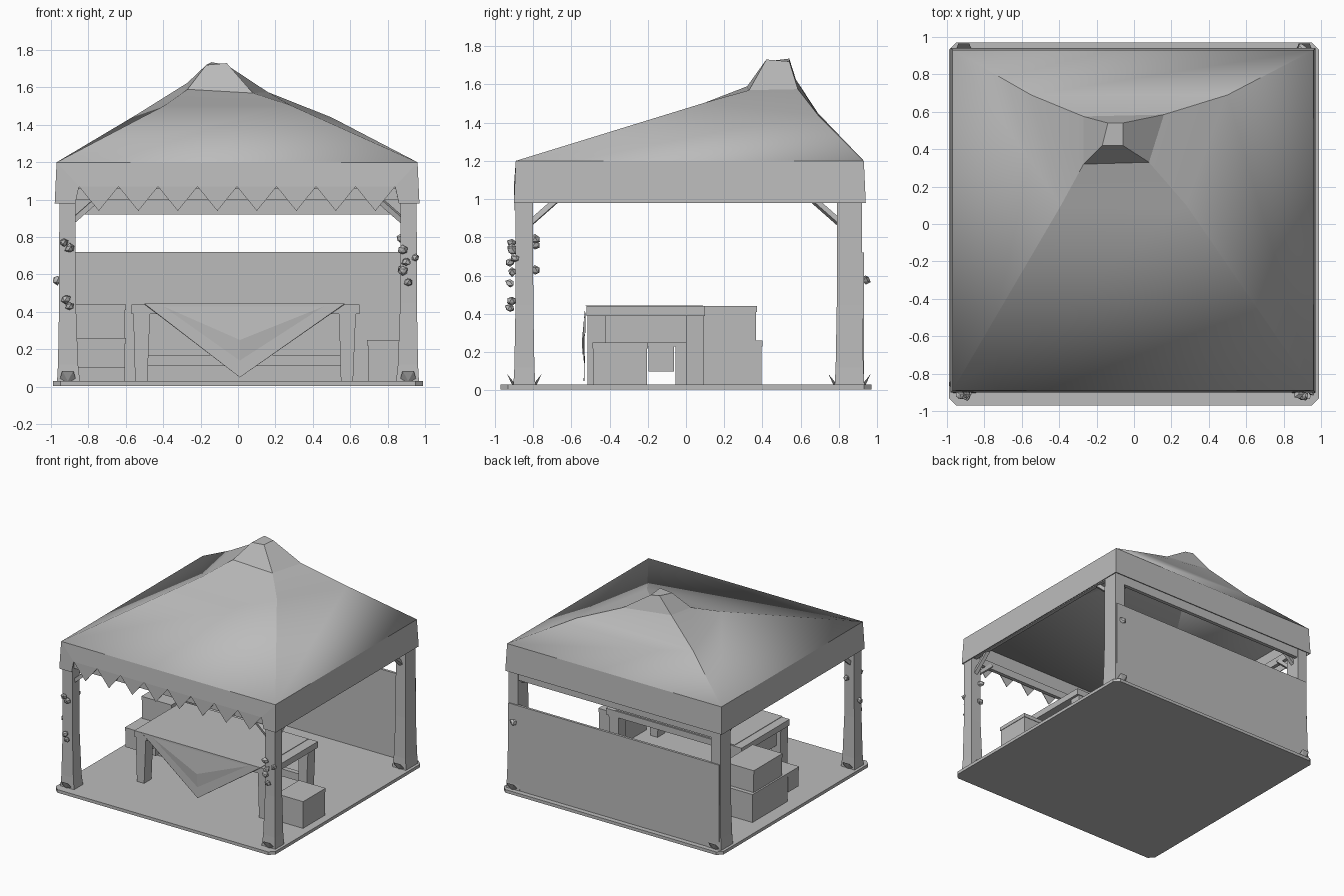
import bpy, bmesh, math, random
from mathutils import Vector

if "Cube" in bpy.data.objects:
    bpy.data.objects.remove(bpy.data.objects["Cube"])

random.seed(4)
grey = bpy.data.materials.new("plain grey")
grey.diffuse_color = (0.5, 0.5, 0.5, 1)
grey.use_nodes = True
grey.node_tree.nodes["Principled BSDF"].inputs["Base Color"].default_value = grey.diffuse_color


def add(name, verts, faces, thickness=0, smooth=False, bevel=0):
    me = bpy.data.meshes.new(name)
    me.from_pydata(verts, [], faces)
    bm = bmesh.new()
    bm.from_mesh(me)
    bmesh.ops.recalc_face_normals(bm, faces=bm.faces)
    bm.to_mesh(me)
    bm.free()
    me.materials.append(grey)
    ob = bpy.data.objects.new(name, me)
    bpy.context.collection.objects.link(ob)
    if thickness:
        mod = ob.modifiers.new("thickness", 'SOLIDIFY')
        mod.thickness = thickness
        mod.offset = -1
    if bevel:
        mod = ob.modifiers.new("soft edge", 'BEVEL')
        mod.width = bevel
        mod.segments = 1
    if smooth:
        bpy.ops.object.select_all(action='DESELECT')
        ob.select_set(True)
        bpy.context.view_layer.objects.active = ob
        bpy.ops.object.shade_smooth_by_angle(angle=math.radians(14))
    return ob


def loft(name, rings, cap=True, **kw):
    """Join rings of equal point count into a tube."""
    n = len(rings[0])
    verts = [p for r in rings for p in r]
    faces = [(i * n + j, i * n + (j + 1) % n, (i + 1) * n + (j + 1) % n, (i + 1) * n + j)
             for i in range(len(rings) - 1) for j in range(n)]
    if cap:
        faces += [tuple(range(n)), tuple(range(len(verts) - n, len(verts)))]
    return add(name, verts, faces, **kw)


def rect(x0, x1, y0, y1, z):
    return [(x0, y0, z), (x1, y0, z), (x1, y1, z), (x0, y1, z)]


def box(name, x0, x1, y0, y1, z0, z1, **kw):
    return loft(name, [rect(x0, x1, y0, y1, z0), rect(x0, x1, y0, y1, z1)], **kw)


def beam(name, a, b, w):
    """Square bar between two points."""
    a, b = Vector(a), Vector(b)
    d = (b - a).normalized()
    s = d.cross(Vector((0.3, 0.4, 0.9))).normalized() * w
    u = d.cross(s).normalized() * w
    return loft(name, [[p + s, p + u, p - s, p - u] for p in (a, b)])


# Floor with clipped corners
c = 0.04
plan = [(-0.99 + c, -0.97), (0.99 - c, -0.97), (0.99, -0.97 + c), (0.99, 0.97 - c),
        (0.99 - c, 0.97), (-0.99 + c, 0.97), (-0.99, 0.97 - c), (-0.99, -0.97 + c)]
loft("floor", [[(x, y, z) for x, y in plan] for z in (0.005, 0.03)])

# Off-centre tent roof: rings from the eave up to the small peak
eave = rect(-0.97, 0.96, -0.89, 0.93, 1.2)
roof_rings = [
    eave,
    [(-0.39, 0.10, 1.505), (0.28, 0.10, 1.505), (0.50, 0.69, 1.44), (-0.55, 0.69, 1.45)],
    [(-0.27, 0.32, 1.59), (0.08, 0.33, 1.57), (0.16, 0.585, 1.575), (-0.27, 0.575, 1.625)],
    [(-0.17, 0.42, 1.72), (-0.06, 0.42, 1.73), (-0.06, 0.54, 1.72), (-0.14, 0.54, 1.735)],
]
n = 4
verts = [p for r in roof_rings for p in r]
faces = [(i * n + j, i * n + (j + 1) % n, (i + 1) * n + (j + 1) % n, (i + 1) * n + j)
         for i in range(3) for j in range(n)] + [(12, 13, 14, 15)]
add("roof", verts, faces, thickness=0.008, smooth=True)

# Hanging cloth around the eave on the sides and back
low = rect(-0.98, 0.97, -0.9, 0.94, 0.98)
add("side_valance", eave + low, [(1, 2, 6, 5), (2, 3, 7, 6), (3, 0, 4, 7)], thickness=0.008)

# Front cloth with longer corners and a row of pennants
add("front_valance",
    [(-0.97, -0.89, 1.2), (0.96, -0.89, 1.2), (0.97, -0.9, 0.98), (0.86, -0.9, 0.98),
     (0.84, -0.9, 1.07), (-0.85, -0.9, 1.07), (-0.87, -0.9, 0.98), (-0.98, -0.9, 0.98)],
    [(0, 1, 4, 5), (1, 2, 3, 4), (0, 5, 6, 7)], thickness=0.008)
step = 1.69 / 8
for i in range(8):
    x = -0.85 + i * step
    add("pennant", [(x, -0.9, 1.07), (x + step, -0.9, 1.07), (x + step / 2, -0.9, 0.94)],
        [(0, 1, 2)], thickness=0.004)

# Frame rails under the roof
box("back_rail", -0.9, 0.9, 0.885, 0.915, 0.92, 1.06)
box("front_rail", -0.9, 0.9, -0.87, -0.84, 1.0, 1.06)
for s in (-1, 1):
    box("side_rail", s * 0.92 - 0.015, s * 0.92 + 0.015, -0.85, 0.9, 1.0, 1.06)

# Back wall panel
box("back_wall", -0.95, 0.95, 0.91, 0.93, 0.03, 0.72)

# Posts flared at the foot, foot leaves and diagonal braces
for s in (-1, 1):
    for name, y0, y1 in (("front_post", -0.89, -0.80), ("back_post", 0.79, 0.92)):
        rings = []
        for z, g in ((0.03, 0.025), (0.12, 0.015), (0.45, 0.003), (1.15, 0)):
            x0, x1 = sorted((s * (0.87 - g), s * (0.955 + g / 2)))
            rings.append(rect(x0, x1, y0 - g / 2, y1 + g / 2, z))
        loft(name, rings)
        xm, ym = s * 0.91, (y0 + y1) / 2
        for e, t in ((y0, -1), (y1, 1)):
            add("foot_leaf", [(xm - 0.045, e, 0.03), (xm + 0.045, e, 0.03),
                              (xm + 0.03, e + t * 0.045, 0.085), (xm - 0.03, e + t * 0.045, 0.085),
                              (xm, e + t * 0.02, 0.03)],
                [(0, 1, 2, 3), (1, 4, 2), (4, 0, 3), (4, 3, 2)])
        inner = -0.80 if y0 < 0 else 0.79
        d = 1 if y0 < 0 else -1
        beam("side_brace", (xm, inner - d * 0.02, 0.87), (xm, inner + d * 0.15, 1.02), 0.02)
        beam("cross_brace", (s * 0.89, ym, 0.88), (s * 0.72, ym, 1.03), 0.02)


# Small leaf clumps climbing the posts
def clump(x, y, z, r):
    bm = bmesh.new()
    bmesh.ops.create_icosphere(bm, subdivisions=1, radius=r)
    for v in bm.verts:
        v.co = v.co * random.uniform(0.7, 1.15) + Vector((x, y, z))
    vs = [v.co.copy() for v in bm.verts]
    fs = [[v.index for v in f.verts] for f in bm.faces]
    bm.free()
    add("leaf_clump", vs, fs)


for x, y, z in ((-0.93, -0.91, 0.77), (-0.90, -0.91, 0.74), (-0.965, -0.86, 0.57),
                (-0.92, -0.91, 0.47), (-0.90, -0.92, 0.43), (-0.89, -0.79, 0.76),
                (0.88, -0.91, 0.73), (0.90, -0.92, 0.67), (0.95, -0.89, 0.69),
                (0.88, -0.91, 0.62), (0.91, -0.92, 0.56), (0.87, -0.79, 0.79),
                (0.88, -0.79, 0.63), (0.90, 0.94, 0.58)):
    clump(x, y, z, 0.027)

# Table with legs, a low stretcher and a panel below the left end
box("table_top", -0.57, 0.65, -0.52, 0.10, 0.39, 0.44)
for x0 in (-0.56, 0.54):
    for y0 in (-0.515, 0.0):
        loft("table_leg", [rect(x0 + 0.01, x0 + 0.075, y0, y0 + 0.095, 0.03),
                           rect(x0, x0 + 0.09, y0, y0 + 0.095, 0.39)])
box("back_stretcher", -0.49, 0.56, 0.03, 0.07, 0.11, 0.17)
box("end_panel", -0.52, -0.505, -0.43, 0.01, 0.25, 0.39)

# Draped table cloth: layered points hanging flat against the front
add("table_cloth", [(-0.50, 0.09, 0.444), (0.57, 0.09, 0.444), (0.57, -0.526, 0.444),
                    (-0.50, -0.526, 0.444), (0.01, -0.535, 0.05)],
    [(0, 1, 2, 3), (3, 2, 4)], thickness=0.004)
add("cloth_panel", [(-0.40, -0.528, 0.43), (0.46, -0.528, 0.43), (0.01, -0.536, 0.14),
                    (0.01, -0.545, 0.25)], [(0, 3, 2), (3, 1, 2), (0, 1, 3)])


# Storage crates, each with a lid
def crate(name, x0, x1, y0, y1, z0, z1):
    g = 0.004
    box(name, x0 + g, x1 - g, y0 + g, y1 - g, z0, z1 - 0.03)
    box(name + "_lid", x0, x1, y0, y1, z1 - 0.03, z1)


crate("right_crate", 0.69, 0.93, -0.49, -0.20, 0.03, 0.25)
crate("lower_left_crate", -0.88, -0.60, -0.06, 0.40, 0.03, 0.26)
crate("raised_left_crate", -0.88, -0.60, -0.20, -0.06, 0.10, 0.26)
crate("upper_left_crate", -0.87, -0.60, 0.0, 0.37, 0.26, 0.44)
